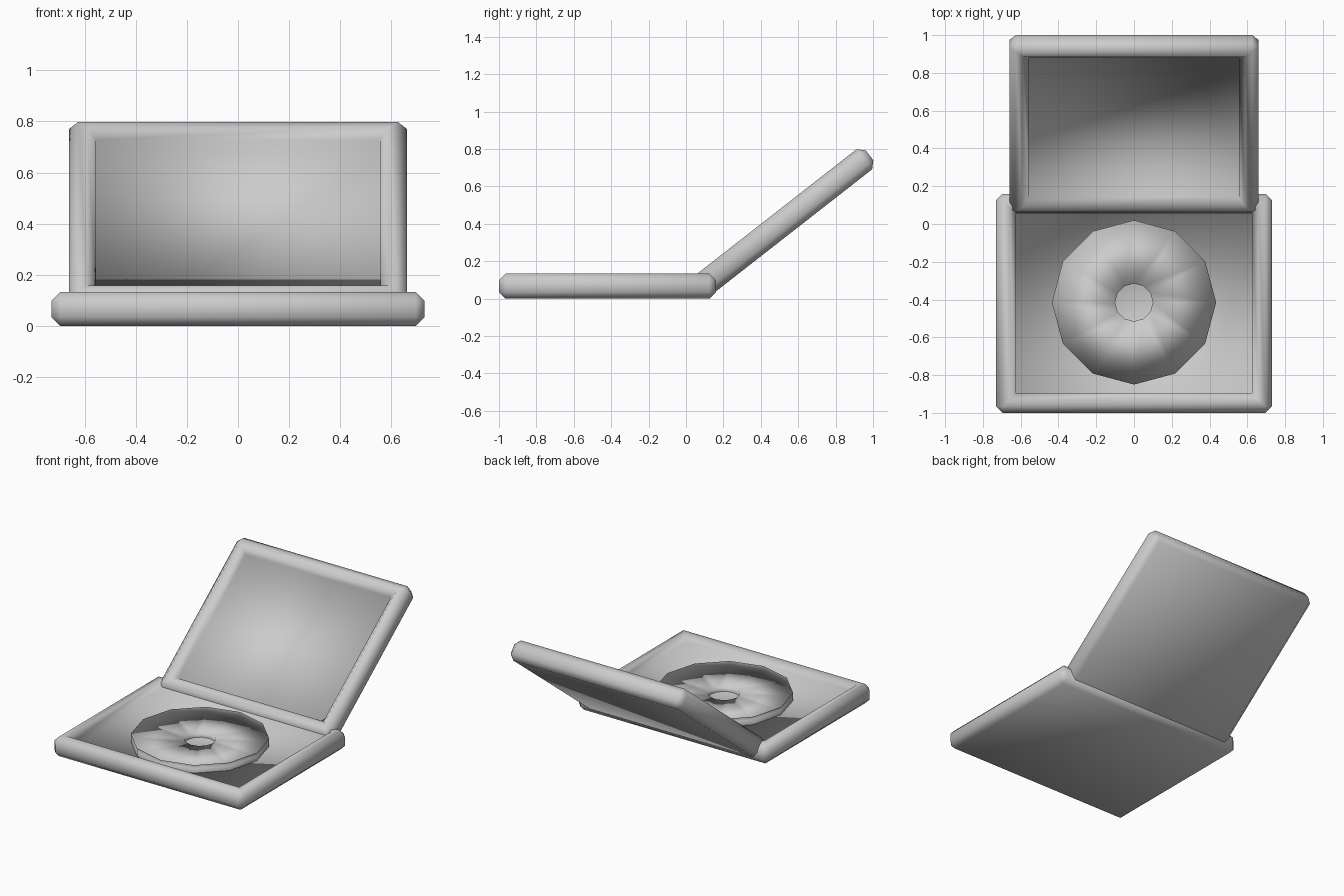
import bpy, bmesh, math
from mathutils import Matrix

if "Cube" in bpy.data.objects:
    bpy.data.objects.remove(bpy.data.objects["Cube"])


def finish(name, bm):
    for f in bm.faces:
        f.smooth = True
    mesh = bpy.data.meshes.new(name)
    bm.to_mesh(mesh)
    bm.free()
    obj = bpy.data.objects.new(name, mesh)
    bpy.context.collection.objects.link(obj)
    return obj


def bridge(bm, a, b):
    n = len(a)
    for i in range(n):
        j = (i + 1) % n
        bm.faces.new((a[i], a[j], b[j], b[i]))


def tray(name, half_w, y0, y1, z0, height, matrix=Matrix()):
    """Shallow tray: a chamfered rim section swept around a rectangle."""
    c = 0.035
    section = [(c, 0), (0, c), (0, height - c), (c, height),
               (0.07, height), (0.105, height - c), (0.105, 0.06)]
    bm = bmesh.new()
    rings = []
    for inset, z in section:
        k = max(c - inset, 0)          # corner cut, fading to a square corner
        x, a, b = half_w - inset, y0 + inset, y1 - inset
        plan = [(-x + k, a), (x - k, a), (x, a + k), (x, b - k),
                (x - k, b), (-x + k, b), (-x, b - k), (-x, a + k)]
        rings.append([bm.verts.new((px, py, z0 + z)) for px, py in plan])
    for lower, upper in zip(rings, rings[1:]):
        bridge(bm, lower, upper)
    bm.faces.new(rings[0][::-1])
    bm.faces.new(rings[-1])
    bmesh.ops.remove_doubles(bm, verts=bm.verts, dist=1e-5)
    bmesh.ops.recalc_face_normals(bm, faces=bm.faces)
    bm.transform(matrix)
    return finish(name, bm)


# Case base and the lid tilted open at its back edge
tray("case_base", 0.73, -1.0, 0.16, 0.0, 0.134)
tray("case_lid", 0.66, 0.10, 1.245, -0.068, 0.136,
     Matrix.Rotation(math.radians(38), 4, 'X'))

# Twelve-sided disc with a centre hole and a low outer wall
bm = bmesh.new()


def ring(r, z, sides=12):
    return [bm.verts.new((r * math.cos(math.tau * i / sides),
                          -0.415 + r * math.sin(math.tau * i / sides), z))
            for i in range(sides)]


foot, outer, lip = ring(0.435, 0.06), ring(0.435, 0.092), ring(0.435, 0.115)
inner, hole = ring(0.10, 0.092), ring(0.10, 0.06)
bridge(bm, foot, outer)
bridge(bm, outer, lip)
bridge(bm, outer, inner)
bridge(bm, inner, hole)
finish("disc", bm)
